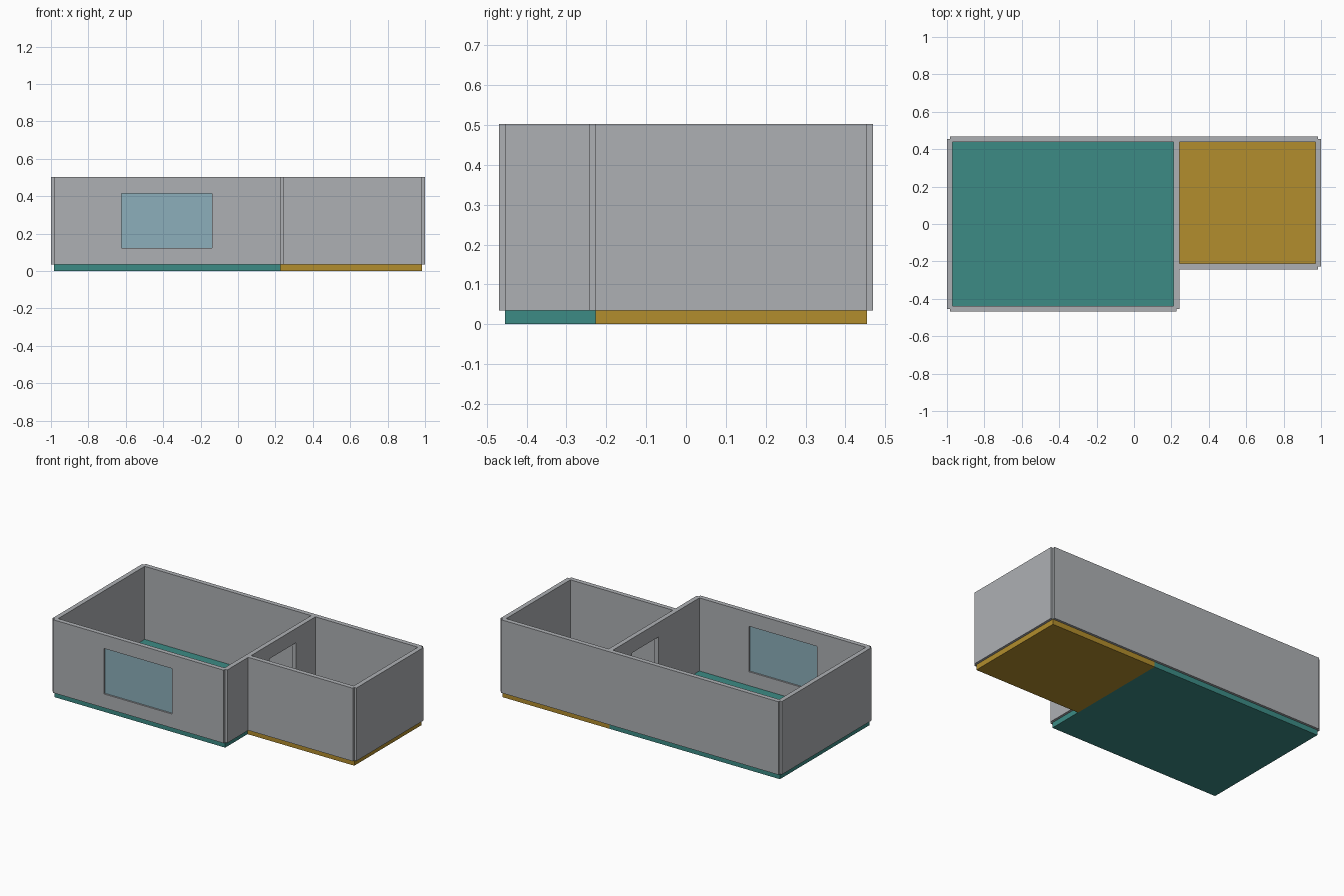
import bpy

default = bpy.data.objects.get("Cube")
if default:
    bpy.data.objects.remove(default, do_unlink=True)

# Layout lines shared by floors and walls
LEFT, MID, RIGHT = -0.985, 0.227, 0.985
FRONT, STEP, BACK = -0.454, -0.227, 0.454
FLOOR, TOP = 0.034, 0.503
HALF = 0.015


def material(name, rgb):
    mat = bpy.data.materials.new(name)
    mat.use_nodes = True
    color = (*rgb, 1.0)
    mat.diffuse_color = color
    mat.node_tree.nodes["Principled BSDF"].inputs["Base Color"].default_value = color
    return mat


def box(name, xs, ys, zs, mat):
    """Box spanning the given ranges."""
    bpy.ops.mesh.primitive_cube_add(size=1)
    ob = bpy.context.object
    ob.name = ob.data.name = name
    for v in ob.data.vertices:
        v.co = [lo if c < 0 else hi for c, (lo, hi) in zip(v.co, (xs, ys, zs))]
    ob.data.materials.append(mat)
    return ob


def combine(target, other, operation):
    """Apply a boolean and discard the helper."""
    mod = target.modifiers.new("combine", "BOOLEAN")
    mod.operation, mod.solver, mod.object = operation, "EXACT", other
    bpy.context.view_layer.objects.active = target
    bpy.ops.object.modifier_apply(modifier=mod.name)
    bpy.data.objects.remove(other, do_unlink=True)


wall_grey = material("wall grey", (0.42, 0.435, 0.455))
teal = material("teal floor", (0.045, 0.26, 0.235))
ochre = material("ochre floor", (0.445, 0.266, 0.026))
glass_blue = material("glass blue", (0.265, 0.425, 0.495))

# Floors
box("large_room_floor", (LEFT, MID), (FRONT, BACK), (0, FLOOR), teal)
box("small_room_floor", (MID, RIGHT), (STEP, BACK), (0, FLOOR), ochre)


# Walls, each centred on its line so the outer corners stay notched
def wall_x(y, x0, x1):
    return box("wall", (x0, x1), (y - HALF, y + HALF), (FLOOR, TOP), wall_grey)


def wall_y(x, y0, y1):
    return box("wall", (x - HALF, x + HALF), (y0, y1), (FLOOR, TOP), wall_grey)


walls = wall_x(BACK, LEFT, RIGHT)
walls.name = walls.data.name = "walls"
for part in (wall_y(LEFT, FRONT, BACK), wall_y(MID, FRONT, BACK),
             wall_y(RIGHT, STEP, BACK), wall_x(FRONT, LEFT, MID),
             wall_x(STEP, MID, RIGHT)):
    combine(walls, part, "UNION")

# Window and doorway openings
window_x, window_z = (-0.624, -0.139), (0.123, 0.415)
combine(walls, box("window_cutter", window_x, (FRONT - 0.1, FRONT + 0.1),
                   window_z, wall_grey), "DIFFERENCE")
combine(walls, box("door_cutter", (MID - 0.1, MID + 0.1), (-0.025, 0.243),
                   (FLOOR - 0.01, 0.411), wall_grey), "DIFFERENCE")

# Window pane, set in the middle of the wall
box("window_pane", window_x, (FRONT - 0.004, FRONT + 0.004), window_z, glass_blue)
